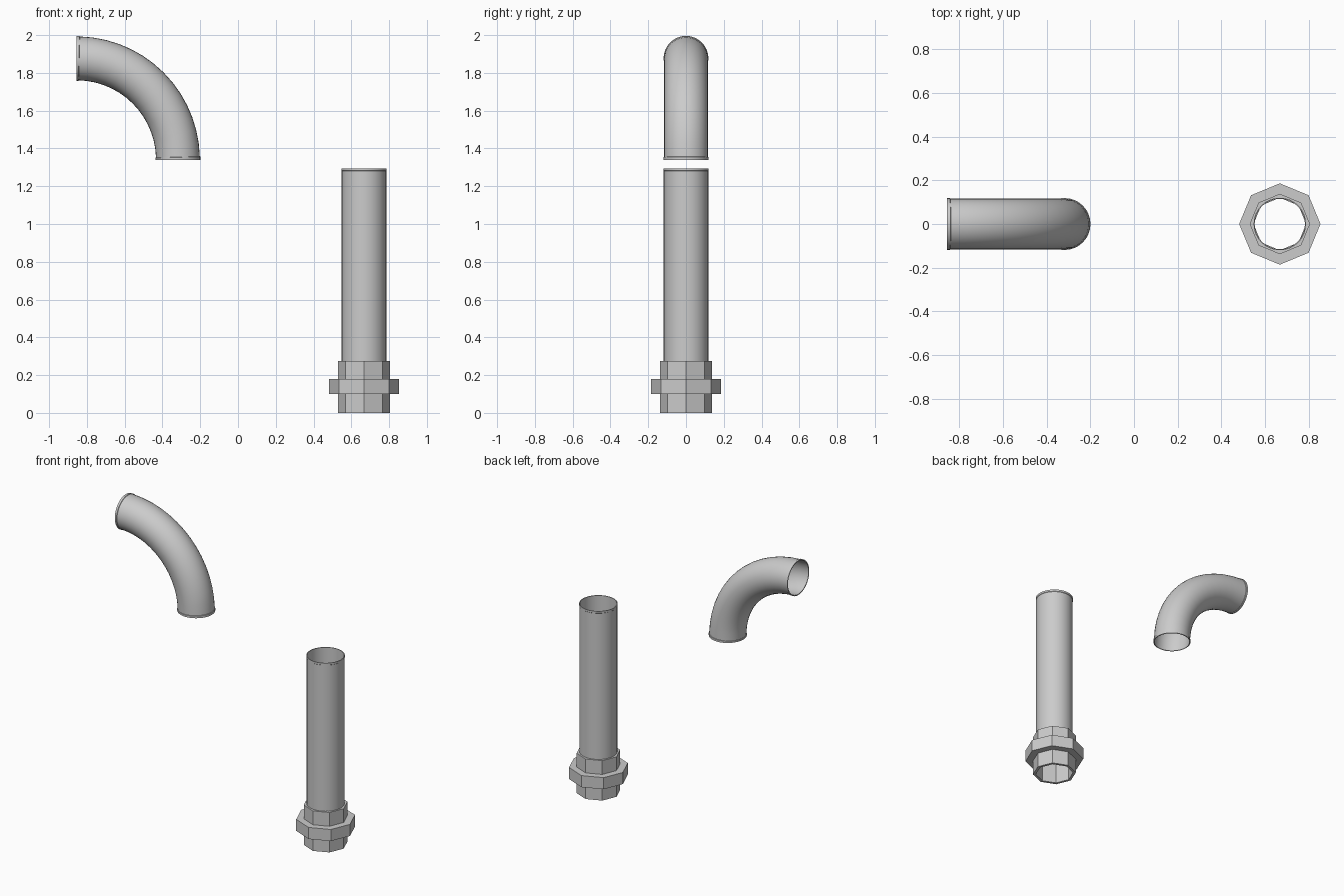
import bpy, bmesh
from math import pi, sin, cos, radians
from mathutils import Matrix, Vector

if "Cube" in bpy.data.objects:
    bpy.data.objects.remove(bpy.data.objects["Cube"], do_unlink=True)

grey = bpy.data.materials.new("pipe grey")
grey.use_nodes = True
colour = (0.6, 0.6, 0.6, 1)
grey.diffuse_color = colour
grey.node_tree.nodes["Principled BSDF"].inputs["Base Color"].default_value = colour


def ring_loft(name, stations, sides, smooth):
    """Join rings (frame, radius) into one closed hollow skin."""
    bm = bmesh.new()
    rings = []
    for frame, r in stations:
        angles = [2 * pi * i / sides for i in range(sides)]
        rings.append([bm.verts.new(frame @ Vector((r * cos(a), r * sin(a), 0)))
                      for a in angles])
    for k, ring in enumerate(rings):
        nxt = rings[(k + 1) % len(rings)]
        for i in range(sides):
            j = (i + 1) % sides
            bm.faces.new((ring[i], ring[j], nxt[j], nxt[i]))
    bmesh.ops.recalc_face_normals(bm, faces=bm.faces)
    mesh = bpy.data.meshes.new(name)
    bm.to_mesh(mesh)
    bm.free()
    mesh.materials.append(grey)
    obj = bpy.data.objects.new(name, mesh)
    bpy.context.collection.objects.link(obj)
    if smooth:
        bpy.ops.object.select_all(action='DESELECT')
        obj.select_set(True)
        bpy.context.view_layer.objects.active = obj
        bpy.ops.object.shade_smooth_by_angle(angle=radians(35))
    return obj


def upright(name, profile, sides, smooth=False):
    """Revolve a closed (radius, height) profile around the pipe axis."""
    axis_x = 0.667
    return ring_loft(name, [(Matrix.Translation((axis_x, 0, z)), r)
                            for r, z in profile], sides, smooth)


# Straight pipe with a thin lip at the top
upright("straight_pipe", [(0.118, 0.15), (0.118, 1.28), (0.12, 1.282),
                          (0.12, 1.295), (0.115, 1.295), (0.115, 0.15)], 32, True)

# Octagonal union fitting: two collars and the wide nut between them
for name, r, low, high in (("lower_collar", 0.138, 0, 0.1),
                           ("union_nut", 0.186, 0.1, 0.18),
                           ("upper_collar", 0.138, 0.18, 0.275)):
    upright(name, [(r, low), (r, high), (0.12, high), (0.12, low)], 8)

# Quarter-bend elbow, thin walled, with a lip at each end
bend = 0.537
pivot = Matrix.Translation((-0.855, 0, 1.34))


def bend_frame(angle):
    return pivot @ Matrix.Rotation(-angle, 4, 'Y') @ Matrix.Translation((bend, 0, 0))


steps = 14
lip = 0.027
quarter = pi / 2
body = [lip + (quarter - 2 * lip) * i / steps for i in range(steps + 1)]
outer = ([(0, 0.119), (lip - 0.003, 0.119)] + [(a, 0.116) for a in body]
         + [(quarter - lip + 0.003, 0.119), (quarter, 0.119)])
inner = [(a, 0.113) for a in [quarter] + body[::-1] + [0]]
ring_loft("elbow", [(bend_frame(a), r) for a, r in outer + inner], 32, True)
